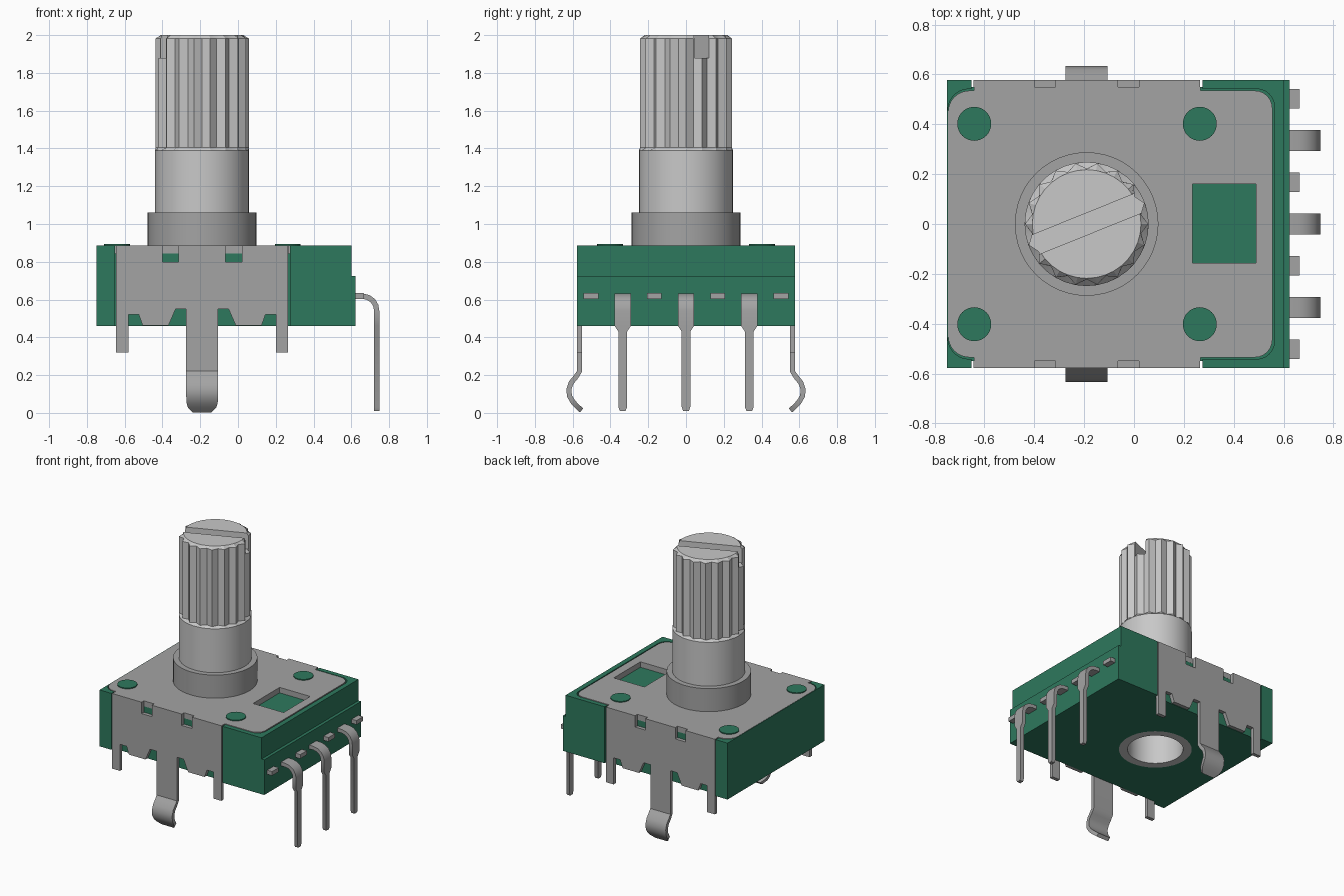
import bpy, bmesh, math
from mathutils import Vector

if "Cube" in bpy.data.objects:
    bpy.data.objects.remove(bpy.data.objects["Cube"])

def material(name, rgb):
    m = bpy.data.materials.new(name)
    m.diffuse_color = (*rgb, 1)
    m.use_nodes = True
    m.node_tree.nodes["Principled BSDF"].inputs["Base Color"].default_value = m.diffuse_color
    return m

GREEN = material("green plastic", (0.027, 0.19, 0.11))
STEEL = material("grey steel", (0.37, 0.37, 0.37))
LIGHT = material("light grey metal", (0.58, 0.58, 0.58))
CX = -0.19  # shaft axis and bracket centre in x

def make(name, verts, faces, mat):
    me = bpy.data.meshes.new(name)
    me.from_pydata([tuple(v) for v in verts], [], faces)
    bm = bmesh.new()
    bm.from_mesh(me)
    bmesh.ops.recalc_face_normals(bm, faces=bm.faces)
    bm.to_mesh(me)
    bm.free()
    me.materials.append(mat)
    ob = bpy.data.objects.new(name, me)
    bpy.context.collection.objects.link(ob)
    return ob

def loft(name, rings, mat):
    """Join equal-sized rings of points and cap both ends."""
    n = len(rings[0])
    faces = [list(range(n)), [(len(rings) - 1) * n + i for i in range(n)]]
    for r in range(len(rings) - 1):
        for i in range(n):
            j = (i + 1) % n
            faces.append([r*n + i, r*n + j, (r+1)*n + j, (r+1)*n + i])
    return make(name, [p for ring in rings for p in ring], faces, mat)

def prism(name, pts, z0, z1, mat):
    return loft(name, [[(x, y, z) for x, y in pts] for z in (z0, z1)], mat)

def box(name, x0, x1, y0, y1, z0, z1, mat):
    return prism(name, [(x0, y0), (x1, y0), (x1, y1), (x0, y1)], z0, z1, mat)

def circle(cx, cy, r, n=36):
    return [(cx + r * math.cos(2*math.pi*i/n), cy + r * math.sin(2*math.pi*i/n)) for i in range(n)]

def strip(name, path, thick, place, mat):
    """Bent sheet strip: path of (out, height, width), placed by a function."""
    rings = []
    for k, (a, z, w) in enumerate(path):
        p, q = path[max(k-1, 0)], path[min(k+1, len(path)-1)]
        t = Vector((q[0]-p[0], q[1]-p[1])).normalized()
        nx, nz = -t.y * thick/2, t.x * thick/2
        rings.append([place(a + s*nx, h*w/2, z + s*nz) for s, h in ((1, -1), (1, 1), (-1, 1), (-1, -1))])
    return smooth(loft(name, rings, mat), 35)

def select(ob):
    bpy.ops.object.select_all(action='DESELECT')
    ob.select_set(True)
    bpy.context.view_layer.objects.active = ob

def smooth(ob, deg=30):
    select(ob)
    bpy.ops.object.shade_smooth_by_angle(angle=math.radians(deg))
    return ob

def cut(ob, cutter):
    select(ob)
    m = ob.modifiers.new("cut", 'BOOLEAN')
    m.operation, m.solver, m.object = 'DIFFERENCE', 'EXACT', cutter
    bpy.ops.object.modifier_apply(modifier=m.name)
    bpy.data.objects.remove(cutter)

def plate_outline(x0, x1, h, tab, t0, t1, r0=0.085, r1=0.07):
    """Rounded rectangle with a wider middle between t0 and t1."""
    def arc(cx, cy, r, a0):
        return [(cx + r*math.cos(math.radians(a0 + 15*i)), cy + r*math.sin(math.radians(a0 + 15*i))) for i in range(7)]
    top = arc(x1-r1, h-r1, r1, 0) + [(t1, h), (t1, tab), (t0, tab), (t0, h)] + arc(x0+r0, h-r0, r0, 90)
    return top + [(x, -y) for x, y in reversed(top)]

# Plastic housing with side recesses, top pocket and shaft hole
half = [(-0.75, 0.577), (-0.652, 0.577), (-0.652, 0.549), (0.274, 0.549), (0.274, 0.577), (0.60, 0.577)]
housing = prism("housing", half + [(x, -y) for x, y in reversed(half)], 0.46, 0.885, GREEN)
cut(housing, prism("pocket", plate_outline(-0.747, 0.563, 0.542, 0.7, -0.652, 0.274), 0.845, 1.0, GREEN))
cut(housing, prism("bore", circle(CX, 0, 0.249), 0.3, 0.95, GREEN))
box("housing_step", 0.60, 0.623, -0.577, 0.577, 0.46, 0.725, GREEN)

# Metal cover plate with window
cover = prism("cover_plate", plate_outline(-0.746, 0.555, 0.535, 0.55, -0.643, 0.267), 0.845, 0.886, STEEL)
cut(cover, box("window", 0.235, 0.49, -0.157, 0.16, 0.8, 1.0, STEEL))
cut(cover, prism("shaft_hole", circle(CX, 0, 0.249), 0.8, 1.0, STEEL))

# Rivet heads
for x in (-0.641, 0.264):
    for y in (-0.402, 0.402):
        prism("rivet", circle(x, y, 0.068, 32), 0.85, 0.893, GREEN)

# Bracket flaps down both sides, with slots and short feet, and a long spring leg each
flap = [(0.14, 0.55), (0.178, 0.463), (0.315, 0.463), (0.335, 0.52), (0.39, 0.52), (0.39, 0.32), (0.455, 0.32),
        (0.455, 0.886), (0.21, 0.886), (0.21, 0.80), (0.125, 0.80), (0.125, 0.886)]
flap = flap + [(-u, z) for u, z in reversed(flap)]
leg = [(0.5635, 0.55, 0.168), (0.5635, 0.22, 0.168), (0.583, 0.19, 0.168), (0.608, 0.16, 0.168), (0.62, 0.125, 0.168),
       (0.617, 0.09, 0.168), (0.60, 0.06, 0.165), (0.58, 0.038, 0.15), (0.553, 0.013, 0.10)]
for s, side in ((-1, "front"), (1, "back")):
    loft(side + "_flap", [[(CX + u, s*y, z) for u, z in flap] for y in (0.55, 0.577)], STEEL)
    strip(side + "_spring_leg", leg, 0.027, lambda a, w, z: (CX + w, s*a, z), STEEL)

# Bent terminal pins and cut-off stubs
pin = [(0.60, 0.618, 0.085), (0.66, 0.618, 0.085), (0.69, 0.611, 0.085), (0.715, 0.593, 0.085), (0.73, 0.567, 0.085),
       (0.734, 0.54, 0.085), (0.734, 0.46, 0.085), (0.734, 0.43, 0.045), (0.734, 0.03, 0.045), (0.734, 0.01, 0.03)]
for c in (-0.335, 0, 0.335):
    strip("terminal_pin", pin, 0.028, lambda a, w, z: (a, c + w, z), STEEL)
for c in (-0.503, -0.168, 0.168, 0.503):
    box("terminal_stub", 0.60, 0.664, c - 0.039, c + 0.039, 0.603, 0.634, STEEL)

# Bushing collar
collar = [circle(CX, 0, r, 48) for r in (0.249, 0.288)]
smooth(loft("bushing", [[(x, y, z) for x, y in collar[k]] for k, z in ((0, 0.85), (0, 0.886), (1, 0.886), (1, 1.06), (0, 1.06))], STEEL))

# Shaft: hollow foot, plain neck, 18-tooth splined top: (z, tooth radius, groove radius)
sections = [(0.78, 0.19, 0.19), (0.46, 0.19, 0.19), (0.46, 0.249, 0.249), (1.39, 0.249, 0.249),
            (1.405, 0.247, 0.222), (1.982, 0.247, 0.222), (2.0, 0.218, 0.218)]
rings = [[(CX + (a, b)[i % 2]*math.cos(math.pi*i/18), (a, b)[i % 2]*math.sin(math.pi*i/18), z) for i in range(36)]
         for z, a, b in sections]
shaft = loft("splined_shaft", rings, LIGHT)
ca, sa = math.cos(math.radians(22)), math.sin(math.radians(22))
slot = [(CX + u*ca - v*sa, u*sa + v*ca) for u, v in ((-0.4, -0.041), (0.4, -0.041), (0.4, 0.041), (-0.4, 0.041))]
cut(shaft, prism("slot", slot, 1.88, 2.2, LIGHT))
smooth(shaft, 25)
